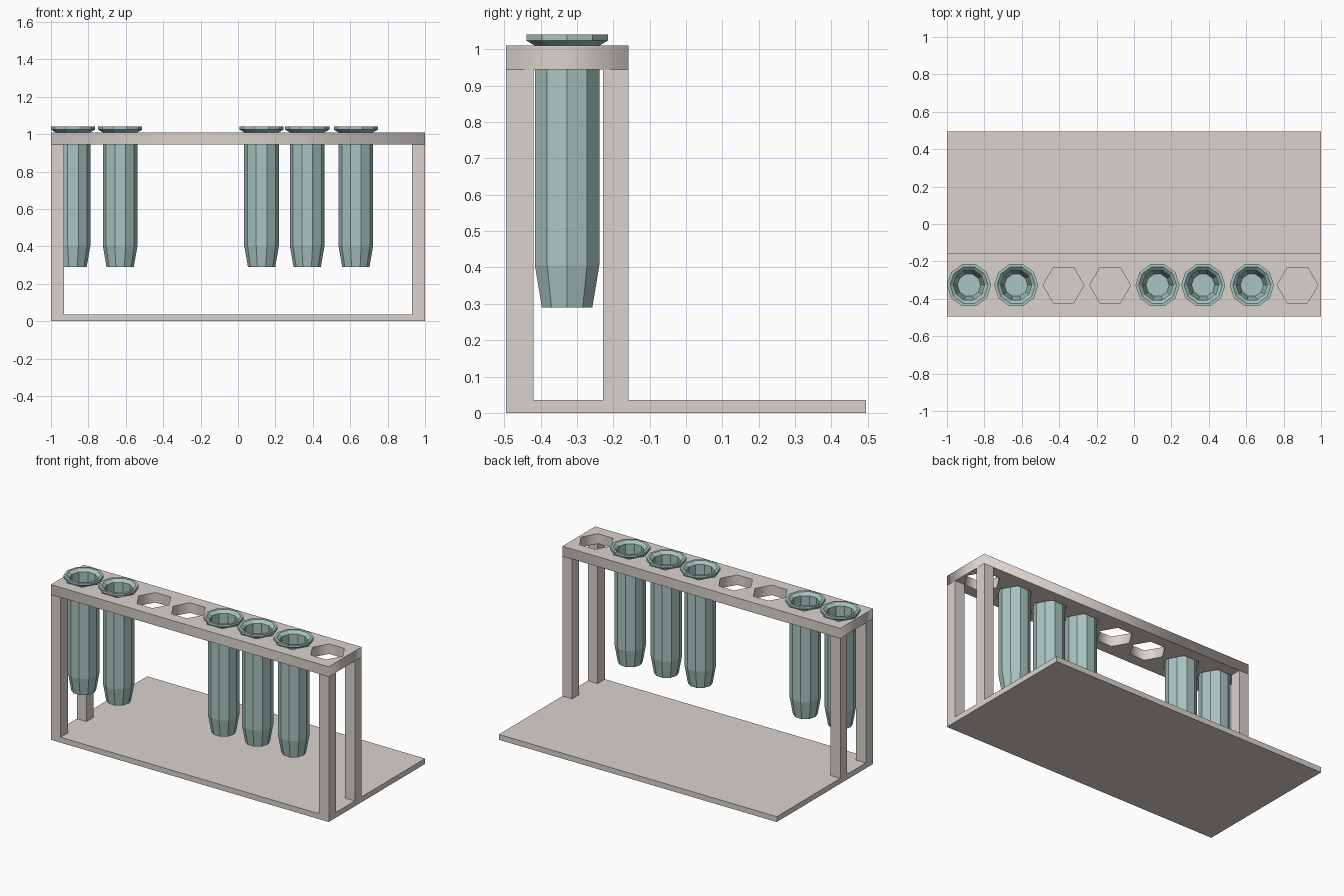
import bpy, bmesh
from math import cos, sin, tau

if "Cube" in bpy.data.objects:
    bpy.data.objects.remove(bpy.data.objects["Cube"])

def material(name, rgb):
    m = bpy.data.materials.new(name)
    m.diffuse_color = (*rgb, 1)
    m.use_nodes = True
    m.node_tree.nodes["Principled BSDF"].inputs["Base Color"].default_value = m.diffuse_color
    return m

RACK = material("rack_beige", (0.70, 0.65, 0.61))
TUBE = material("tube_teal", (0.40, 0.56, 0.53))
SLOTS = [-0.882, -0.63, -0.377, -0.128, 0.126, 0.37, 0.63, 0.874]
FILLED = (0, 1, 4, 5, 6)
ROW_Y = -0.327

def link(name, data, mat):
    ob = bpy.data.objects.new(name, data)
    bpy.context.collection.objects.link(ob)
    data.materials.append(mat)
    return ob

def box(name, x0, x1, y0, y1, z0, z1):
    bm = bmesh.new()
    bmesh.ops.create_cube(bm, size=1)
    for v in bm.verts:
        v.co = ((x0 + x1) / 2 + v.co.x * (x1 - x0),
                (y0 + y1) / 2 + v.co.y * (y1 - y0),
                (z0 + z1) / 2 + v.co.z * (z1 - z0))
    me = bpy.data.meshes.new(name)
    bm.to_mesh(me)
    bm.free()
    return link(name, me, RACK)

def ring(n, r):
    return [(r * cos(tau * i / n), r * sin(tau * i / n)) for i in range(n)]

# Base plate and four posts
box("base_plate", -1, 1, -0.495, 0.495, 0, 0.035)
for side, x0 in (("left", -1), ("right", 0.93)):
    for place, y0 in (("front", -0.495), ("back", -0.228)):
        box(f"{place}_{side}_post", x0, x0 + 0.07, y0,
            y0 + (0.075 if place == "front" else 0.07), 0.035, 0.945)

# Top rail: flat outline with hexagonal holes, extruded
cu = bpy.data.curves.new("top_rail", 'CURVE')
cu.dimensions, cu.fill_mode, cu.extrude = '2D', 'BOTH', 0.0325
outlines = [[(-1, -0.495), (1, -0.495), (1, -0.158), (-1, -0.158)]]
outlines += [[(x + a, ROW_Y + b) for a, b in ring(6, 0.109)] for x in SLOTS]
for pts in outlines:
    sp = cu.splines.new('POLY')
    sp.points.add(len(pts) - 1)
    for p, (x, y) in zip(sp.points, pts):
        p.co = (x, y, 0, 1)
    sp.use_cyclic_u = True
link("top_rail", cu, RACK).location.z = 0.9775

# Test tube: ten-sided lathe profile, outside bottom up to lip and down inside
PROFILE = [(0.073, 0.29), (0.093, 0.405), (0.093, 1.01), (0.118, 1.024),
           (0.118, 1.04), (0.102, 1.04), (0.083, 1.022), (0.083, 0.41), (0.062, 0.305)]
bm = bmesh.new()
loops = [[bm.verts.new((x, y, z)) for x, y in ring(10, r)] for r, z in PROFILE]
for a, b in zip(loops, loops[1:]):
    for i in range(10):
        j = (i + 1) % 10
        bm.faces.new((a[i], a[j], b[j], b[i]))
bm.faces.new(loops[0][::-1])
bm.faces.new(loops[-1])
tube = bpy.data.meshes.new("test_tube")
bm.to_mesh(tube)
bm.free()
tube.materials.append(TUBE)
for n, s in enumerate(FILLED, 1):
    ob = bpy.data.objects.new(f"test_tube_{n}", tube)
    bpy.context.collection.objects.link(ob)
    ob.location = (SLOTS[s], ROW_Y, 0)
